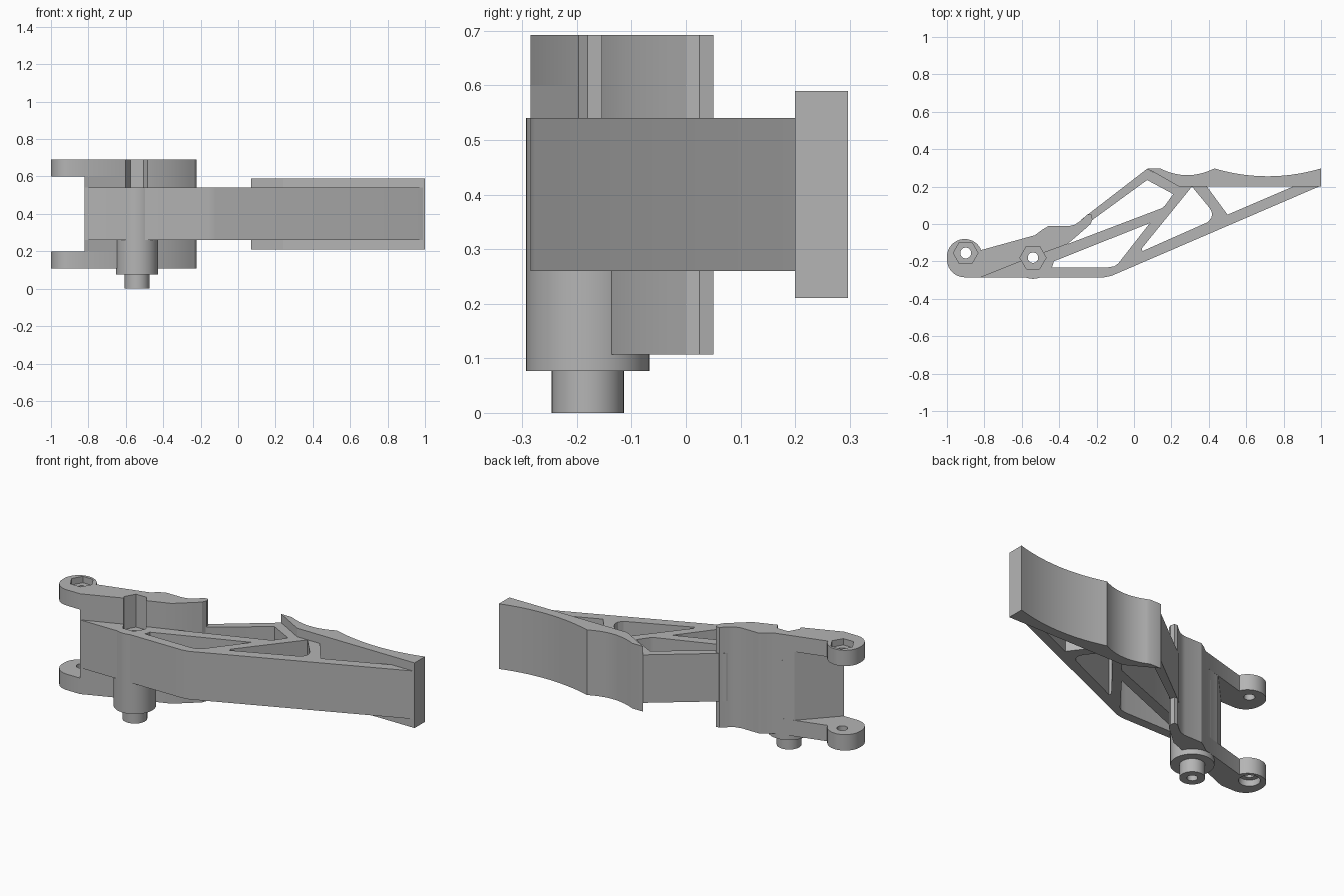
import bpy, bmesh, math

if "Cube" in bpy.data.objects:
    bpy.data.objects.remove(bpy.data.objects["Cube"], do_unlink=True)

GREY = (0.46, 0.46, 0.46, 1)
mat = bpy.data.materials.new("plain grey")
mat.use_nodes = True
mat.diffuse_color = GREY
mat.node_tree.nodes["Principled BSDF"].inputs["Base Color"].default_value = GREY

PIVOT = (-0.54, -0.18)
EAR = (-0.90, -0.155)


def ring(center, r, sides, start=0.0, sweep=360.0):
    """Points on a circle, or on an arc when sweep is below a full turn."""
    n = sides if sweep == 360 else sides - 1
    return [(center[0] + r * math.cos(math.radians(start + sweep * i / n)),
             center[1] + r * math.sin(math.radians(start + sweep * i / n)))
            for i in range(sides)]


def dip(x0, x1, y, depth, n=14):
    """Shallow concave scoop between two crests."""
    return [(x0 + (x1 - x0) * i / n, y - depth * 4 * (i / n) * (1 - i / n))
            for i in range(n + 1)]


def prism(name, outline, z0, z1):
    """Extrude a flat outline between two heights."""
    bm = bmesh.new()
    face = bm.faces.new([bm.verts.new((x, y, z0)) for x, y in outline])
    face.normal_update()
    if face.normal.z < 0:
        face.normal_flip()
    top = bmesh.ops.extrude_face_region(bm, geom=[face])["geom"]
    for v in top:
        if isinstance(v, bmesh.types.BMVert):
            v.co.z = z1
    bmesh.ops.recalc_face_normals(bm, faces=bm.faces)
    mesh = bpy.data.meshes.new(name)
    bm.to_mesh(mesh)
    bm.free()
    mesh.materials.append(mat)
    obj = bpy.data.objects.new(name, mesh)
    bpy.context.collection.objects.link(obj)
    return obj


def cut(obj, outline, z0, z1):
    """Subtract a prism from a part."""
    cutter = prism("cutter", outline, z0, z1)
    mod = obj.modifiers.new("cut", 'BOOLEAN')
    mod.operation, mod.solver, mod.object = 'DIFFERENCE', 'EXACT', cutter
    bpy.context.view_layer.objects.active = obj
    bpy.ops.object.modifier_apply(modifier=mod.name)
    bpy.data.objects.remove(cutter, do_unlink=True)


# Lever body with lightening windows
lever = prism("lever_body", [
    (-.82, -.285), (-.16, -.285), (-.12, -.277), (1, .205), (.24, .205), (.07, .295),
    (-.28, .025), (-.30, -.02), (-.60, -.13)], .26, .54)
windows = [
    [(-.355, -.107), (.15, .085), (.165, .098), (.21, .16), (.07, .235), (-.225, .02)],
    [(-.43, -.2), (.085, .005), (-.085, -.212), (-.105, -.226), (-.14, -.232), (-.44, -.232)],
    [(.31, .2), (.405, .085), (.417, .06), (.415, .035), (.395, .01), (.045, -.145), (.042, -.13)],
    [(.39, .2), (.85, .2), (.50, .05)],
]
for w in windows:
    cut(lever, w, .2, .6)

# Finger pad with two scoops
pad = prism("finger_pad", [(.24, .2), (.07, .297)] + dip(.14, .43, .297, .036)
            + dip(.43, 1, .297, .042)[1:] + [(1, .2)], .21, .59)

# Tall wall and its two end ears
wall_back = [(-.26, -.025), (-.232, .0), (-.222, .025), (-.228, .05), (-.25, .05),
             (-.285, .018), (-.315, -.003), (-.35, -.012), (-.46, -.012),
             (-.49, -.03), (-.53, -.06)]
wall_front = [(-.60, -.197), (-.355, -.107)]
ear_end = [(-.82, -.14)] + ring((-.905, -.175), .095, 16, 25, 155) \
    + ring((-.905, -.19), .095, 12, 180, 90) + [(-.82, -.285)]
wall = prism("wall", wall_front + wall_back + [(-.637, -.09), (-.82, -.285)], .2, .6)
upper_ear = prism("upper_ear", wall_front + wall_back + ear_end, .6, .692)
lower_ear = prism("lower_ear", wall_front + wall_back + ear_end, .107, .2)

# Pivot boss and pin
boss = prism("pivot_boss", ring(PIVOT, .113, 48), .077, .54)
pin = prism("pivot_pin", ring(PIVOT, .066, 40), 0, .077)

# Pivot bore and hexagonal nut pocket
for part in (lever, wall, upper_ear, lower_ear, boss, pin):
    cut(part, ring(PIVOT, .028, 24), -.1, .8)
for part in (lever, wall, upper_ear, boss):
    cut(part, ring(PIVOT, .07, 6), .5, .8)

# Ear holes, hexagonal pocket above and round recess below
for part in (upper_ear, lower_ear):
    cut(part, ring(EAR, .029, 24), 0, .8)
cut(upper_ear, ring(EAR, .066, 6), .655, .8)
cut(lower_ear, ring(EAR, .056, 32), 0, .143)

# Smooth curved walls, keep edges crisp
for part in (lever, pad, wall, upper_ear, lower_ear, boss, pin):
    bpy.ops.object.select_all(action='DESELECT')
    part.select_set(True)
    bpy.context.view_layer.objects.active = part
    bpy.ops.object.shade_smooth_by_angle(angle=math.radians(25))
